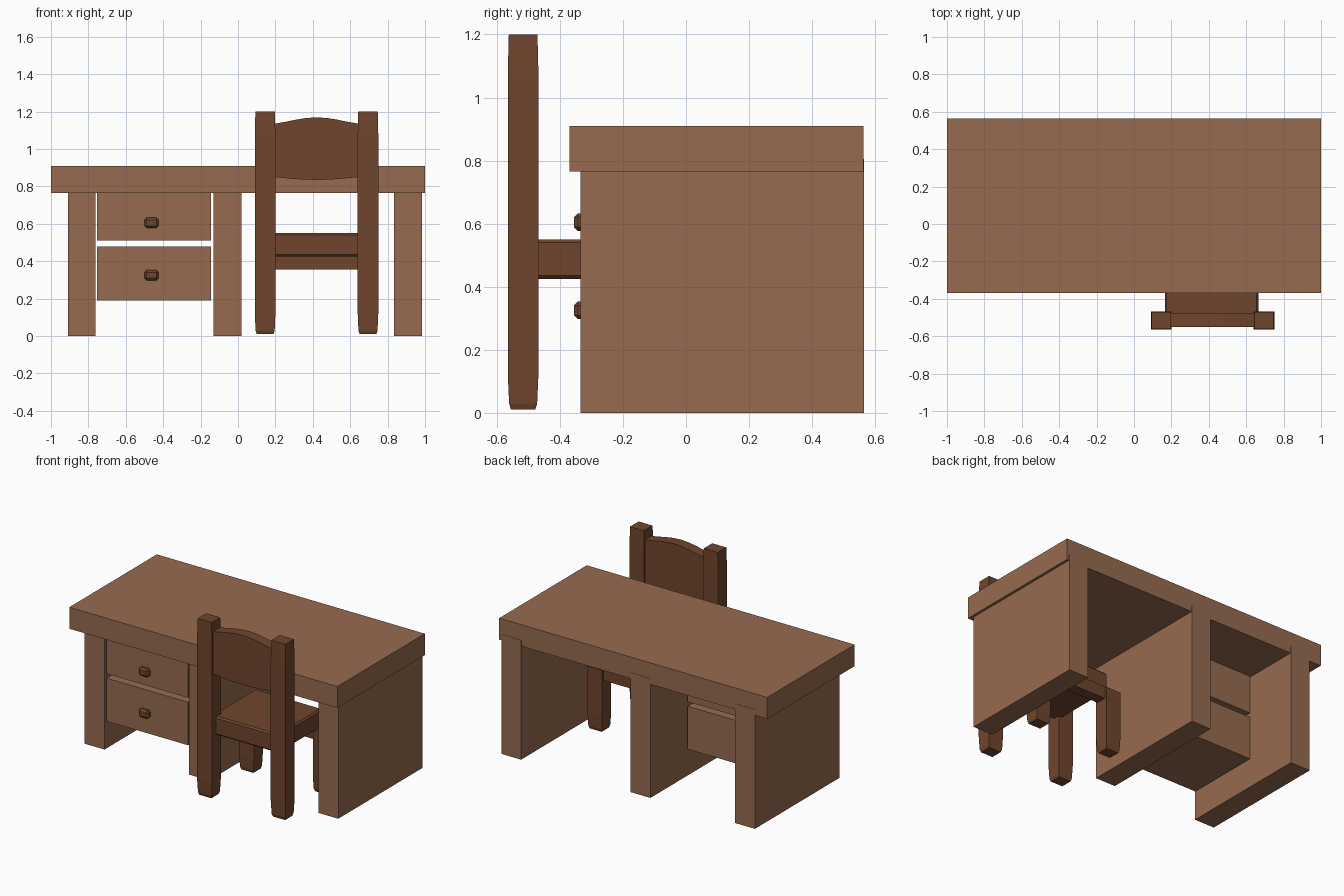
import bpy, bmesh, math

if "Cube" in bpy.data.objects:
    bpy.data.objects.remove(bpy.data.objects["Cube"])

def material(name, color):
    m = bpy.data.materials.new(name)
    m.diffuse_color = (*color, 1)
    m.use_nodes = True
    m.node_tree.nodes["Principled BSDF"].inputs["Base Color"].default_value = m.diffuse_color
    return m

LIGHT = material("light wood", (0.31, 0.147, 0.082))
DARK = material("dark wood", (0.16, 0.06, 0.026))

def finish(name, bm, mat):
    bmesh.ops.recalc_face_normals(bm, faces=bm.faces)
    me = bpy.data.meshes.new(name)
    bm.to_mesh(me)
    bm.free()
    me.materials.append(mat)
    ob = bpy.data.objects.new(name, me)
    bpy.context.collection.objects.link(ob)
    return ob

def box(name, x, y, z, mat, bevel=0):
    bm = bmesh.new()
    bmesh.ops.create_cube(bm, size=1)
    for v in bm.verts:
        v.co = [(a + b) / 2 + c * (b - a) for (a, b), c in zip((x, y, z), v.co)]
    if bevel:
        bmesh.ops.bevel(bm, geom=bm.edges[:], offset=bevel, segments=1, affect='EDGES')
    return finish(name, bm, mat)

def post(name, x, y, rings):
    """Square post lofted through (height, inset) rings."""
    bm = bmesh.new()
    loops = []
    for z, i in rings:
        loops.append([bm.verts.new(c) for c in (
            (x[0] + i, y[0] + i, z), (x[1] - i, y[0] + i, z),
            (x[1] - i, y[1] - i, z), (x[0] + i, y[1] - i, z))])
    for a, b in zip(loops, loops[1:]):
        for k in range(4):
            n = (k + 1) % 4
            bm.faces.new((a[k], a[n], b[n], b[k]))
    bm.faces.new(loops[0])
    bm.faces.new(loops[-1])
    return finish(name, bm, DARK)

# Desk: top and three upright panels
box("desk_top", (-1, 1), (-0.37, 0.563), (0.765, 0.91), LIGHT)
for n, x0 in zip(("left", "middle", "right"), (-0.91, -0.13, 0.835)):
    box(n + "_panel", (x0, x0 + 0.148), (-0.335, 0.565), (0, 0.805), LIGHT)

# Drawers with chamfered knobs
for n, z0 in (("lower", 0.19), ("upper", 0.51)):
    box(n + "_drawer", (-0.755, -0.145), (-0.325, 0.19), (z0, z0 + 0.29), LIGHT)
    zc = 0.325 if n == "lower" else 0.605
    box(n + "_knob", (-0.5, -0.425), (-0.355, -0.315), (zc - 0.028, zc + 0.028), DARK, 0.012)

# Chair posts and front legs
for n, x in (("left", (0.09, 0.2)), ("right", (0.64, 0.75))):
    post(n + "_back_post", x, (-0.565, -0.468),
         ((0.01, 0.01), (0.03, 0.004), (0.12, 0), (1.08, 0), (1.2, 0.003)))
    post(n + "_front_leg", x, (-0.117, -0.02),
         ((0.01, 0.01), (0.03, 0.004), (0.12, 0), (0.43, 0)))

# Seat and the rail between the front legs
box("seat", (0.165, 0.665), (-0.52, -0.05), (0.425, 0.55), DARK, 0.01)
box("front_rail", (0.19, 0.65), (-0.105, -0.035), (0.357, 0.44), DARK)

# Curved backrest: arched top edge, gently bowed lower edge
bm = bmesh.new()
N = 8
top, low = [], []
for i in range(N + 1):
    t = i / N
    x = 0.195 + 0.45 * t
    top.append((x, 1.135 + 0.034 * math.sin(math.pi * t) ** 1.3))
    low.append((x, 0.85 - 0.015 * math.sin(math.pi * t)))
outline = [(0.195, 1.10)] + top + [(0.645, 1.10)] + low[::-1]
face = bm.faces.new([bm.verts.new((x, -0.55, z)) for x, z in outline])
ext = bmesh.ops.extrude_face_region(bm, geom=[face], use_keep_orig=True)
for v in ext["geom"]:
    if isinstance(v, bmesh.types.BMVert):
        v.co.y = -0.477
finish("backrest", bm, DARK)
